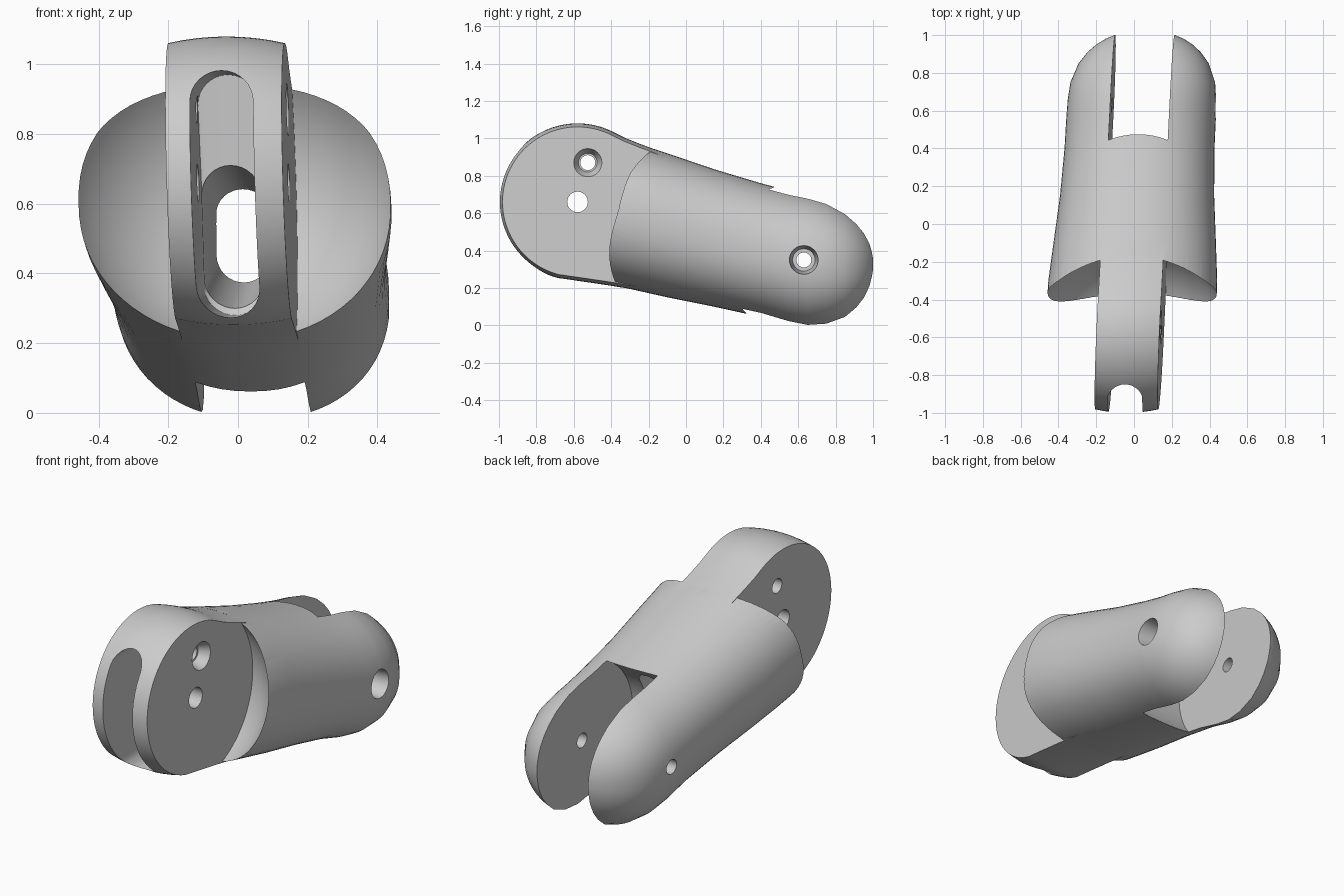
import bpy, bmesh
from math import sin, cos, pi, copysign, radians
from mathutils import Matrix, Vector

cube = bpy.data.objects.get("Cube")
if cube:
    bpy.data.objects.remove(cube, do_unlink=True)

grey = bpy.data.materials.new("plain grey")
grey.use_nodes = True
grey.diffuse_color = (0.6, 0.6, 0.6, 1)
grey.node_tree.nodes["Principled BSDF"].inputs["Base Color"].default_value = (0.6, 0.6, 0.6, 1)

FRONT = Vector((0, -0.58, 0.66))   # knuckle pivot
BACK = Vector((0, 0.63, 0.35))     # fork pivot


def make_object(name, bm):
    bmesh.ops.recalc_face_normals(bm, faces=bm.faces)
    mesh = bpy.data.meshes.new(name)
    bm.to_mesh(mesh)
    bm.free()
    mesh.materials.append(grey)
    ob = bpy.data.objects.new(name, mesh)
    bpy.context.collection.objects.link(ob)
    return ob


def loft(name, rings):
    """Skin a list of equal-length point rings and cap both ends."""
    bm = bmesh.new()
    rows = [[bm.verts.new(p) for p in ring] for ring in rings]
    n = len(rows[0])
    for a, b in zip(rows, rows[1:]):
        for i in range(n):
            j = (i + 1) % n
            bm.faces.new((a[i], a[j], b[j], b[i]))
    bm.faces.new(rows[0])
    bm.faces.new(rows[-1])
    return make_object(name, bm)


def rod(name, centre, x0, x1, r0, r1=None, sides=32):
    """Round bar or cone along x."""
    ring = lambda x, r: [(x, centre.y + r * cos(2 * pi * i / sides),
                          centre.z + r * sin(2 * pi * i / sides)) for i in range(sides)]
    return loft(name, [ring(x0, r0), ring(x1, r1 or r0)])


def combine(target, tool, operation):
    mod = target.modifiers.new(operation, "BOOLEAN")
    mod.operation, mod.solver, mod.object = operation, "EXACT", tool
    bpy.context.view_layer.objects.active = target
    bpy.ops.object.modifier_apply(modifier=mod.name)
    bpy.data.objects.remove(tool, do_unlink=True)


def oval(y, top, bottom, half, n=72):
    """Slightly squared oval cross-section."""
    power = lambda v: copysign(abs(v) ** (2 / 2.2), v)
    mid, high = (top + bottom) / 2, (top - bottom) / 2
    return [(half * power(cos(2 * pi * i / n)), y, mid + high * power(sin(2 * pi * i / n)))
            for i in range(n)]


def capsule(y, low, high, r, cx, n=16):
    """Upright slot outline with round ends."""
    return [(cx + r * cos(pi * i / n), y, high - r + r * sin(pi * i / n)) for i in range(n + 1)] + \
           [(cx - r * cos(pi * i / n), y, low + r - r * sin(pi * i / n)) for i in range(n + 1)]


# Tapered body with a rounded back end: y, top, bottom, half width
sections = [(-0.5, 1.02, 0.24, 0.45), (-0.3, 0.985, 0.195, 0.447), (-0.1, 0.92, 0.15, 0.43),
            (0.15, 0.835, 0.1, 0.408), (0.4, 0.76, 0.045, 0.397), (0.55, 0.72, 0.0, 0.396),
            (0.65, 0.7, -0.02, 0.394), (0.75, 0.672, -0.014, 0.383), (0.85, 0.62, 0.02, 0.345),
            (0.91, 0.572, 0.066, 0.3), (0.95, 0.53, 0.11, 0.255), (0.98, 0.485, 0.16, 0.208),
            (1.0, 0.44, 0.212, 0.16), (1.012, 0.4, 0.26, 0.1), (1.018, 0.36, 0.3, 0.04)]
body = loft("finger_segment", [oval(*s) for s in sections])

# Dished front shoulders
bm = bmesh.new()
bmesh.ops.create_uvsphere(bm, u_segments=96, v_segments=64, radius=0.5,
                          matrix=Matrix.Translation(FRONT))
combine(body, make_object("shoulder_cutter", bm), "DIFFERENCE")

# Flat-sided knuckle with a gently crowned rim
outline = [(FRONT.y + 0.42 * cos(a), FRONT.z + 0.42 * sin(a))
           for a in (radians(64 + i * 192 / 60) for i in range(61))]
outline += [(-0.66, 0.25), (-0.42, 0.215), (0.1, 0.13), (0.1, 0.83), (-0.15, 0.935),
            (-0.24, 0.968), (-0.32, 1.0)]
rings = []
for i in range(9):
    x = -0.167 + 0.334 * i / 8
    s = 1 - 0.045 * (x / 0.167) ** 2
    rings.append([(x, FRONT.y + s * (y - FRONT.y), FRONT.z + s * (z - FRONT.z))
                  for y, z in outline])
combine(body, loft("knuckle", rings), "UNION")

# Fork gap at the back with a round floor
steps = [radians(90 + i * 180 / 40) for i in range(41)]
gap = [(BACK.y + 0.42 * cos(a), BACK.z + 0.42 * sin(a)) for a in steps]
gap += [(1.2, BACK.z - 0.42), (1.2, BACK.z + 0.42)]
combine(body, loft("fork_cutter", [[(x, y, z) for y, z in gap] for x in (-0.157, 0.157)]),
        "DIFFERENCE")

# Cord groove in the knuckle, narrowing to a channel into the fork
groove = [capsule(-1.1, 0.265, 0.99, 0.092, -0.005), capsule(-0.45, 0.28, 0.97, 0.088, -0.005),
          capsule(-0.44, 0.3, 0.71, 0.085, -0.005), capsule(0.35, 0.39, 0.64, 0.075, -0.005)]
combine(body, loft("groove_cutter", groove), "DIFFERENCE")

# Pin holes with recesses on the left side
pin = Vector((0, -0.525, 0.87))
for centre, radius in ((FRONT, 0.055), (pin, 0.04), (BACK, 0.04)):
    combine(body, rod("hole_cutter", centre, -0.6, 0.6, radius), "DIFFERENCE")
combine(body, rod("pin_recess", pin, 0.11, 0.2, 0.05, 0.09), "DIFFERENCE")
combine(body, rod("fork_recess", BACK, 0.25, 0.5, 0.06, 0.09), "DIFFERENCE")

# Slight twist of the whole part
for v in body.data.vertices:
    v.co.x += 0.043 * v.co.y - 0.03 * (v.co.z - 0.6) + 0.006

bpy.ops.object.select_all(action="DESELECT")
body.select_set(True)
bpy.context.view_layer.objects.active = body
bpy.ops.object.shade_smooth_by_angle(angle=radians(30))
